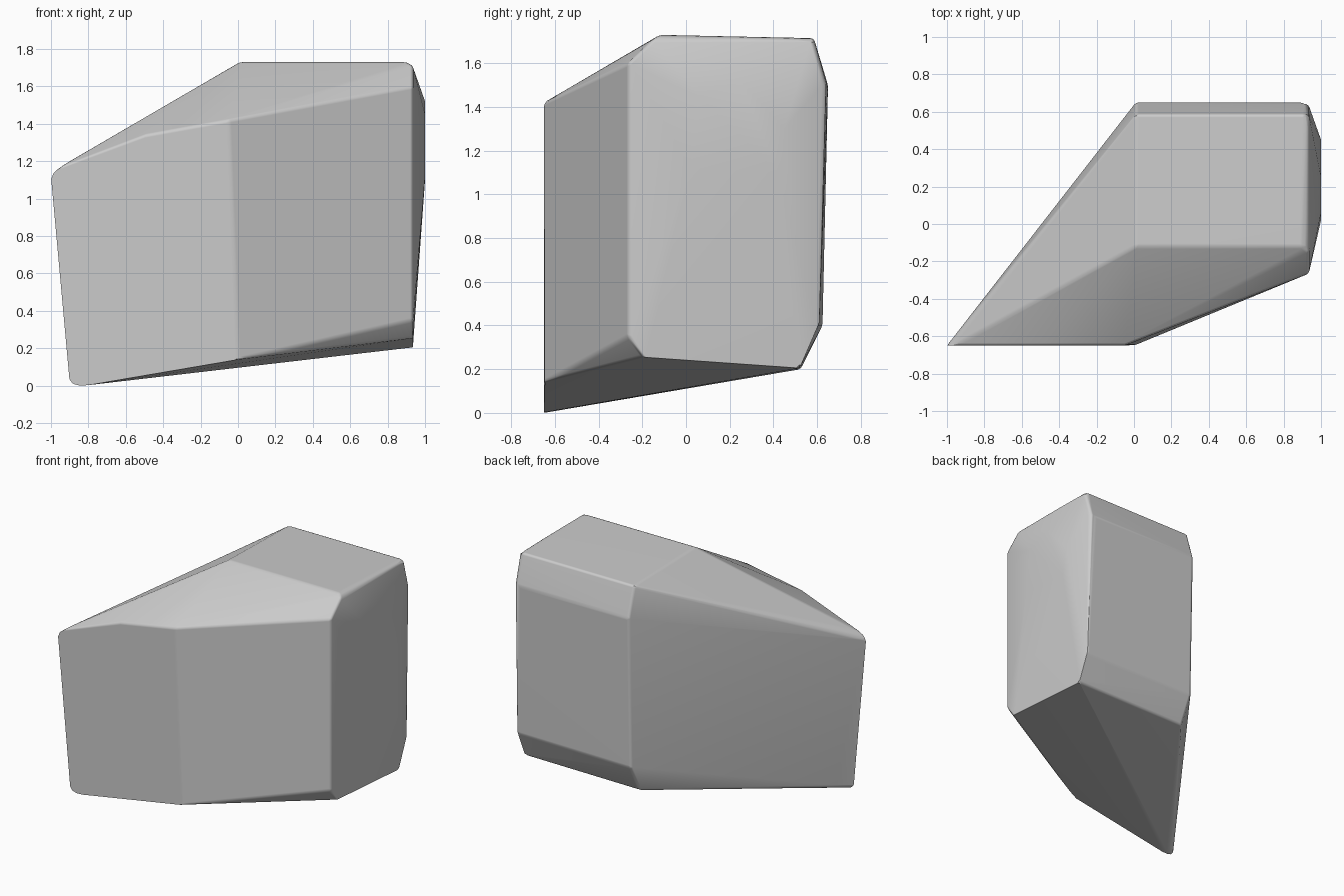
import bpy, bmesh, math

cube = bpy.data.objects.get("Cube")
if cube:
    bpy.data.objects.remove(cube, do_unlink=True)

# Stone colour
stone = bpy.data.materials.new("stone grey")
stone.use_nodes = True
colour = (0.6, 0.6, 0.6, 1)
stone.diffuse_color = colour
stone.node_tree.nodes["Principled BSDF"].inputs["Base Color"].default_value = colour

# Front face outline (x, z) on the plane y = -0.65
FRONT = [(-.90, .02), (-.86, 0), (-.80, .003), (0, .14), (-.05, 1.42),
         (-.5, 1.34), (-.96, 1.165), (-1, 1.12)]
# Rim of the right end (y, z) on the plane x = 0.935
RIM = [(-.265, 1.6), (-.15, 1.71), (.58, 1.71), (.635, 1.5), (.61, .4),
       (.52, .205), (-.2, .255), (-.265, .35)]
# Gentle bulge of the right end (y, z) on the plane x = 1
BULGE = [(.02, 1.12), (.06, 1.45), (.25, 1.52), (.45, 1.3), (.42, 1.1)]
# Back corner and top ridge (y, z) near x = 0
CORNER = [(-.12, 1.73), (.585, 1.715), (.65, 1.5), (.625, .4), (.525, .2)]

points = [(x, -.65, z) for x, z in FRONT]
points += [(.935, y, z) for y, z in RIM]
points += [(1, y, z) for y, z in BULGE]
points += [(.01, y, z) for y, z in CORNER]
points += [(.9, -.12, 1.73), (.9, .585, 1.715), (.9, .65, 1.5)]

# Wrap the outlines in one solid skin
bm = bmesh.new()
for p in points:
    bm.verts.new(p)
hull = bmesh.ops.convex_hull(bm, input=bm.verts)
loose = [v for v in bm.verts if not v.link_faces]
bmesh.ops.delete(bm, geom=loose, context="VERTS")
bmesh.ops.dissolve_limit(bm, angle_limit=math.radians(1.5),
                         verts=bm.verts, edges=bm.edges)

# Soften the moderate edges, leaving the knife edges crisp
soft = [e for e in bm.edges
        if len(e.link_faces) == 2 and math.radians(18) < e.calc_face_angle() < math.radians(75)]
bmesh.ops.bevel(bm, geom=soft, offset=.015, segments=2, profile=.5,
                affect="EDGES", clamp_overlap=True)
bmesh.ops.recalc_face_normals(bm, faces=bm.faces)
mesh = bpy.data.meshes.new("boulder")
bm.to_mesh(mesh)
bm.free()
mesh.materials.append(stone)

boulder = bpy.data.objects.new("boulder", mesh)
bpy.context.collection.objects.link(boulder)
bpy.context.view_layer.objects.active = boulder
boulder.select_set(True)
bpy.ops.object.shade_smooth_by_angle(angle=math.radians(35))
weighted = boulder.modifiers.new("even shading", "WEIGHTED_NORMAL")
weighted.keep_sharp = True
